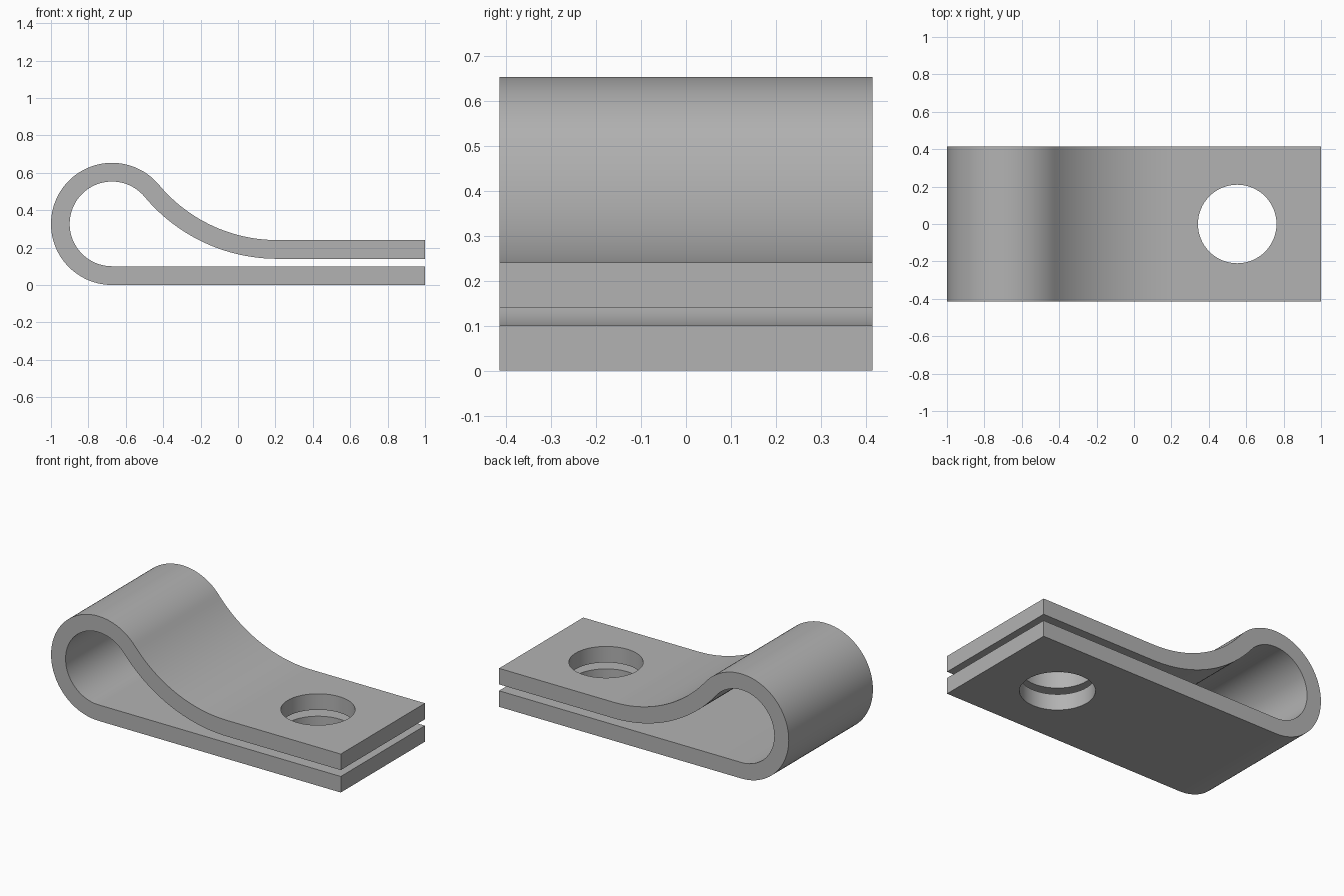
import bpy, bmesh, math
from mathutils import Vector

cube = bpy.data.objects.get("Cube")
if cube:
    bpy.data.objects.remove(cube, do_unlink=True)

THICK, HALF_WIDTH = 0.1, 0.415
LOOP_R, LOOP_X = 0.3265, -0.6735
UPPER_Z, BEND_X = 0.24, 0.21

# Bend radius that makes the sweep tangent to both the loop and the upper leaf
dx, drop = BEND_X - LOOP_X, LOOP_R - UPPER_Z
BEND_R = (dx**2 + drop**2 - LOOP_R**2) / (2 * (LOOP_R + drop))
loop_centre = Vector((LOOP_X, LOOP_R))
bend_centre = Vector((BEND_X, UPPER_Z + BEND_R))
meet = math.atan2(bend_centre.y - loop_centre.y, dx)


def arc(centre, radius, start, end, steps):
    angles = [start + (end - start) * i / steps for i in range(steps + 1)]
    return [centre + radius * Vector((math.cos(a), math.sin(a))) for a in angles]


def strip_side(inset):
    """One face of the strip, from lower leaf end to upper leaf end."""
    side = [Vector((1, inset))]
    side += arc(loop_centre, LOOP_R - inset, -math.pi / 2, meet - 2 * math.pi, 64)
    side += arc(bend_centre, BEND_R + inset, meet - math.pi, -math.pi / 2, 32)[1:] \
        if meet < 0 else arc(bend_centre, BEND_R + inset, meet + math.pi, 1.5 * math.pi, 32)[1:]
    return side + [Vector((1, UPPER_Z - inset))]


steel = bpy.data.materials.new("grey_steel")
steel.use_nodes = True
colour = (0.45, 0.45, 0.45, 1)
steel.diffuse_color = colour
steel.node_tree.nodes["Principled BSDF"].inputs["Base Color"].default_value = colour

# Bent strip: quads between outer and inner sides, extruded across the width
bm = bmesh.new()
rows = [[bm.verts.new((p.x, -HALF_WIDTH, p.y)) for p in strip_side(inset)]
        for inset in (0, THICK)]
outer, inner = rows
for i in range(len(outer) - 1):
    bm.faces.new((outer[i], outer[i + 1], inner[i + 1], inner[i]))
extruded = bmesh.ops.extrude_face_region(bm, geom=bm.faces[:], use_keep_orig=True)
new_verts = [v for v in extruded["geom"] if isinstance(v, bmesh.types.BMVert)]
bmesh.ops.translate(bm, verts=new_verts, vec=(0, 2 * HALF_WIDTH, 0))
bmesh.ops.recalc_face_normals(bm, faces=bm.faces[:])
mesh = bpy.data.meshes.new("clamp_strip")
bm.to_mesh(mesh)
bm.free()
mesh.materials.append(steel)
strip = bpy.data.objects.new("clamp_strip", mesh)
bpy.context.collection.objects.link(strip)

# Bolt hole through both leaves
bpy.ops.mesh.primitive_cylinder_add(vertices=64, radius=0.21, depth=1, location=(0.552, 0, 0.12))
cutter = bpy.context.object
cutter.name = "bolt_hole_cutter"
cutter.data.materials.append(steel)
hole = strip.modifiers.new("bolt_hole", 'BOOLEAN')
hole.operation = 'DIFFERENCE'
hole.solver = 'EXACT'
hole.object = cutter

# Apply the cut, remove the cutter and smooth the bends
bpy.ops.object.select_all(action='DESELECT')
strip.select_set(True)
bpy.context.view_layer.objects.active = strip
bpy.ops.object.modifier_apply(modifier=hole.name)
bpy.data.objects.remove(cutter, do_unlink=True)
bpy.ops.object.shade_smooth_by_angle(angle=math.radians(30))
